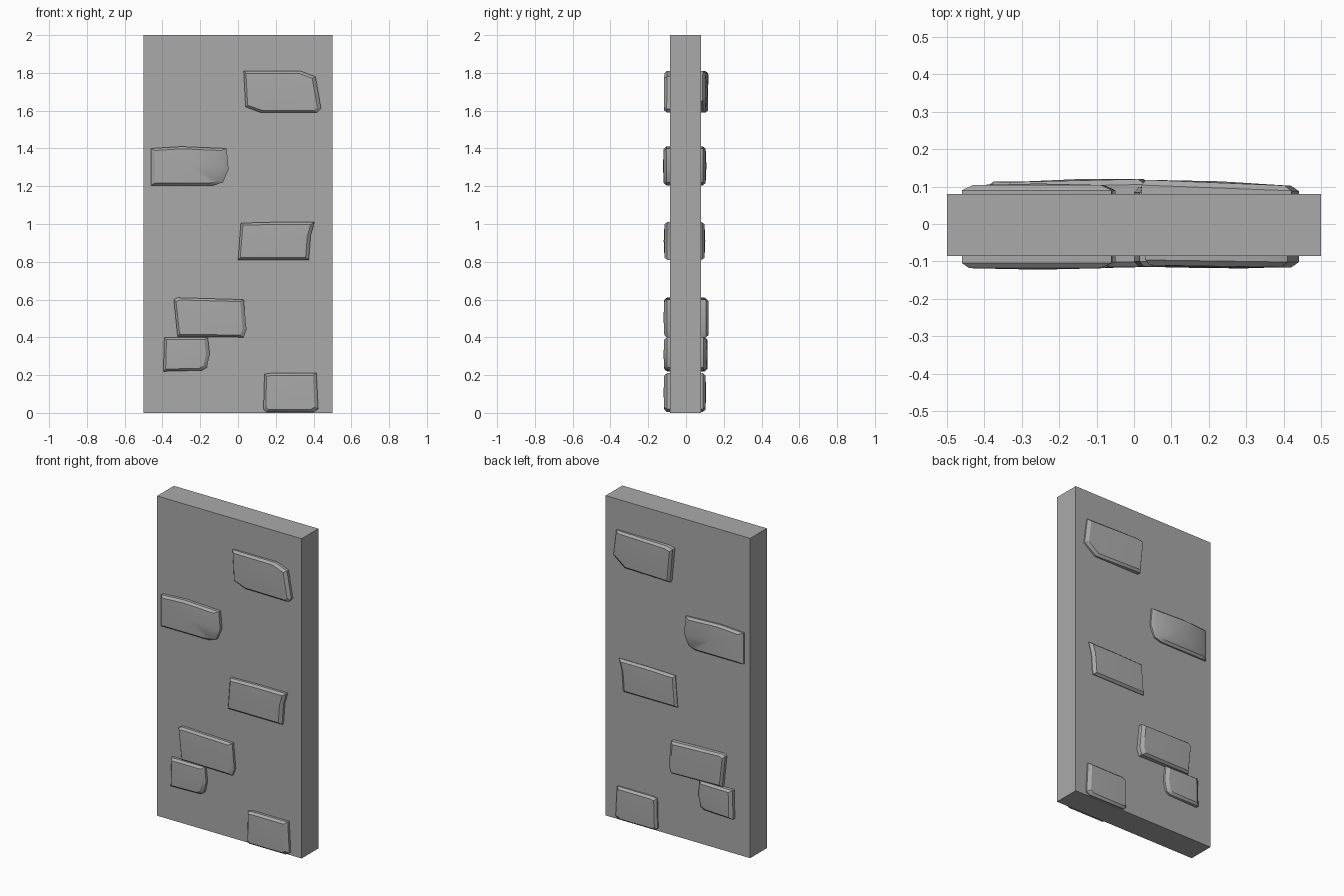
import bpy, bmesh
from mathutils import Vector

cube = bpy.data.objects.get("Cube")
if cube:
    bpy.data.objects.remove(cube, do_unlink=True)

stone = bpy.data.materials.new("stone_grey")
stone.use_nodes = True
grey = (0.4, 0.4, 0.4, 1)
stone.diffuse_color = grey
stone.node_tree.nodes["Principled BSDF"].inputs["Base Color"].default_value = grey


def add_object(name, bm):
    bmesh.ops.recalc_face_normals(bm, faces=bm.faces)
    mesh = bpy.data.meshes.new(name)
    bm.to_mesh(mesh)
    bm.free()
    mesh.materials.append(stone)
    obj = bpy.data.objects.new(name, mesh)
    bpy.context.collection.objects.link(obj)
    return obj


# Wall slab
bm = bmesh.new()
bmesh.ops.create_cube(bm, size=1)
for v in bm.verts:
    v.co = Vector((v.co.x, v.co.y * 0.165 - 0.0025, v.co.z * 2 + 1))
add_object("wall_slab", bm)


def worn_brick(name, side, outline, depth, slope=0.0, left=0.012, right=0.02):
    """Outline in x, z; a straight side, a worn rim and a slightly domed face."""
    xs, zs = zip(*outline)
    cx, cz = (min(xs) + max(xs)) / 2, (min(zs) + max(zs)) / 2
    hx, hz = (max(xs) - min(xs)) / 2, (max(zs) - min(zs)) / 2
    bm = bmesh.new()
    rings = []
    for inset, y in ((0, 0.02), (0, depth - 0.016), (1, depth - 0.002)):
        ring = []
        for x, z in outline:
            u, w = (x - cx) / hx, (z - cz) / hz
            edge = left if u < 0 else right
            tilt = slope * u if y > 0.05 else 0
            ring.append(bm.verts.new((x - u * edge * inset, side * (y + tilt),
                                      z - w * 0.012 * inset)))
        rings.append(ring)
    count = len(outline)
    for low, high in zip(rings, rings[1:]):
        for i in range(count):
            j = (i + 1) % count
            bm.faces.new((low[i], low[j], high[j], high[i]))
    middle = bm.verts.new((cx, side * (depth + 0.002), cz))
    for i in range(count):
        bm.faces.new((rings[-1][i], rings[-1][(i + 1) % count], middle))
    obj = add_object(name, bm)
    bpy.ops.object.select_all(action="DESELECT")
    obj.select_set(True)
    bpy.context.view_layer.objects.active = obj
    bpy.ops.object.shade_smooth_by_angle(angle=0.52)


# Brick silhouettes, from the top of the wall down
top = [(.03, 1.81), (.33, 1.81), (.41, 1.78), (.44, 1.61), (.42, 1.59), (.12, 1.59), (.04, 1.62)]
top_back = [(.02, 1.80), (.06, 1.81), (.42, 1.81), (.44, 1.65), (.36, 1.59), (.04, 1.59)]
upper = [(-.46, 1.40), (-.30, 1.41), (-.06, 1.40), (-.05, 1.29), (-.08, 1.22), (-.13, 1.205), (-.46, 1.205)]
middle = [(.015, 1.005), (.20, 1.01), (.405, 1.01), (.385, .94), (.375, .81), (.0, .81)]
lower = [(-.34, .60), (-.32, .61), (.03, .60), (.045, .44), (.03, .40), (-.32, .405)]
half = [(-.39, .40), (-.16, .40), (-.15, .31), (-.165, .24), (-.19, .225), (-.395, .22)]
base = [(.14, .205), (.17, .21), (.415, .21), (.425, .02), (.40, .005), (.15, .005), (.135, .02)]

# Front bricks
worn_brick("top_brick_front", -1, top, 0.115, 0.003)
worn_brick("upper_brick_front", -1, upper, 0.12, 0, 0.02, 0.03)
worn_brick("middle_brick_front", -1, middle, 0.116)
worn_brick("lower_brick_front", -1, lower, 0.117)
worn_brick("half_brick_front", -1, half, 0.117)
worn_brick("base_brick_front", -1, base, 0.117)

# Back bricks
worn_brick("top_brick_back", 1, top_back, 0.112, -0.008)
worn_brick("upper_brick_back", 1, upper, 0.106, 0, 0.03, 0.03)
worn_brick("middle_brick_back", 1, middle, 0.1)
worn_brick("lower_brick_back", 1, lower, 0.118, 0.004)
worn_brick("half_brick_back", 1, half, 0.112, -0.003, 0.02)
worn_brick("base_brick_back", 1, base, 0.105)
